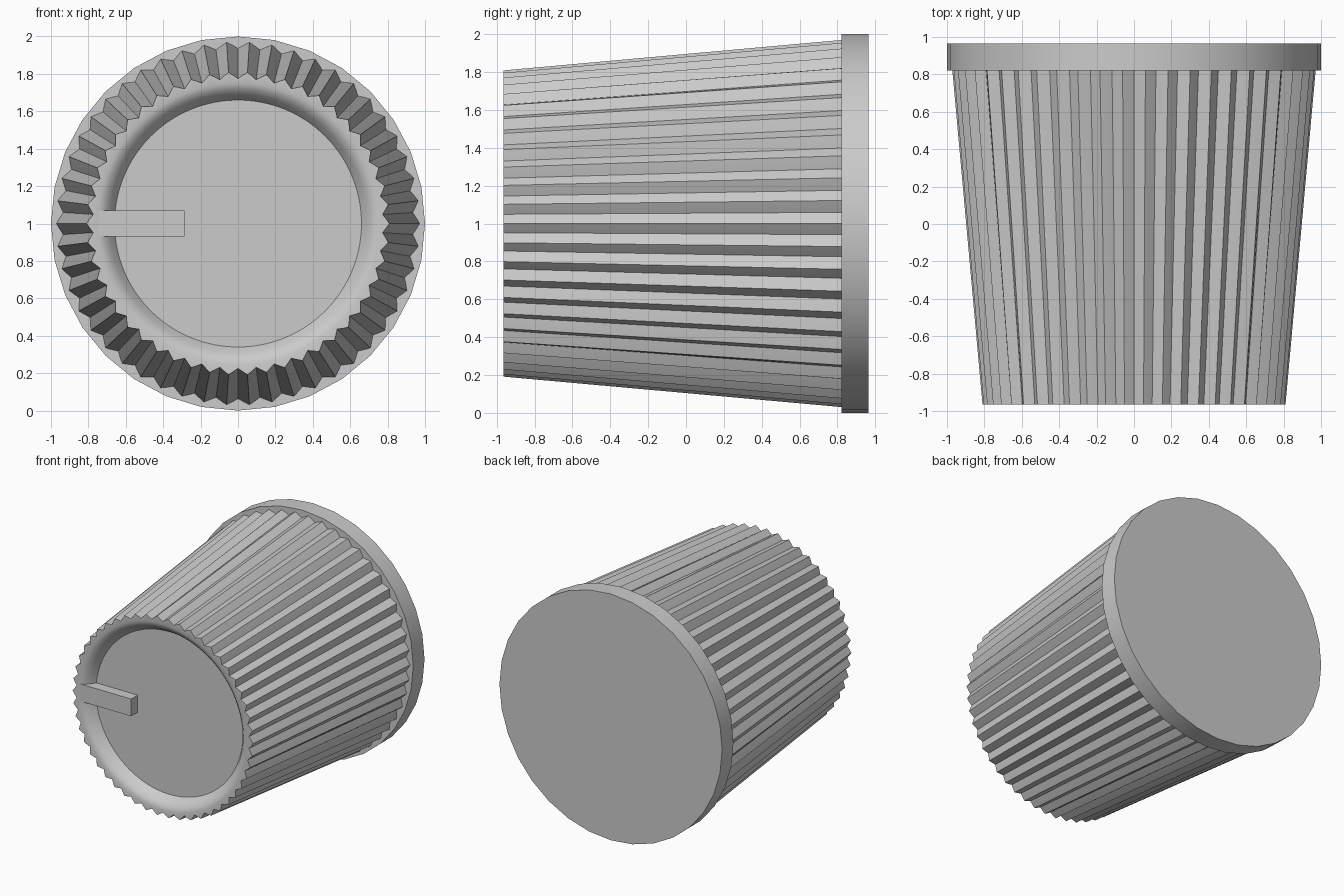
import bpy, bmesh, math

if "Cube" in bpy.data.objects:
    bpy.data.objects.remove(bpy.data.objects["Cube"])

FLUTES = 50


def finish(bm, name, angle):
    bmesh.ops.recalc_face_normals(bm, faces=bm.faces)
    mesh = bpy.data.meshes.new(name)
    bm.to_mesh(mesh)
    bm.free()
    ob = bpy.data.objects.new(name, mesh)
    bpy.context.collection.objects.link(ob)
    bpy.ops.object.select_all(action='DESELECT')
    ob.select_set(True)
    bpy.context.view_layer.objects.active = ob
    bpy.ops.object.shade_smooth_by_angle(angle=math.radians(angle))
    return ob


def lathe(name, profile, sides, angle):
    """Turn (radius, y, flute depth) points around the y axis at z = 1, capping both ends."""
    bm = bmesh.new()
    rings = []
    for r, y, depth in profile:
        ring = []
        for i in range(sides):
            a = 2 * math.pi * i / sides
            rad = r - depth * (0.5 - 0.5 * math.cos(FLUTES * a))
            ring.append(bm.verts.new((rad * math.cos(a), y, 1 + rad * math.sin(a))))
        rings.append(ring)
    for lo, hi in zip(rings, rings[1:]):
        for i in range(sides):
            j = (i + 1) % sides
            bm.faces.new((lo[i], lo[j], hi[j], hi[i]))
    bm.faces.new(rings[0])
    bm.faces.new(rings[-1])
    return finish(bm, name, angle)


# Tapered fluted grip with a rounded rim around the recessed front face
lathe("fluted_grip", [
    (0.66, -0.88, 0), (0.69, -0.925, 0), (0.72, -0.955, 0), (0.75, -0.965, 0),
    (0.81, -0.965, 0.035), (0.972, 0.83, 0.035)], FLUTES * 4, 50)

# Plain flange at the back
lathe("base_flange", [(1.0, 0.82, 0), (1.0, 0.965, 0)], 32, 40)

# Pointer bar running from the rim toward the middle of the face
bm = bmesh.new()
bmesh.ops.create_cube(bm, size=1)
for v in bm.verts:
    v.co.x = -0.285 if v.co.x > 0 else -0.76
    v.co.y = -0.87 if v.co.y > 0 else -0.964
    v.co.z = 1 + 0.14 * v.co.z
finish(bm, "pointer_bar", 30)
